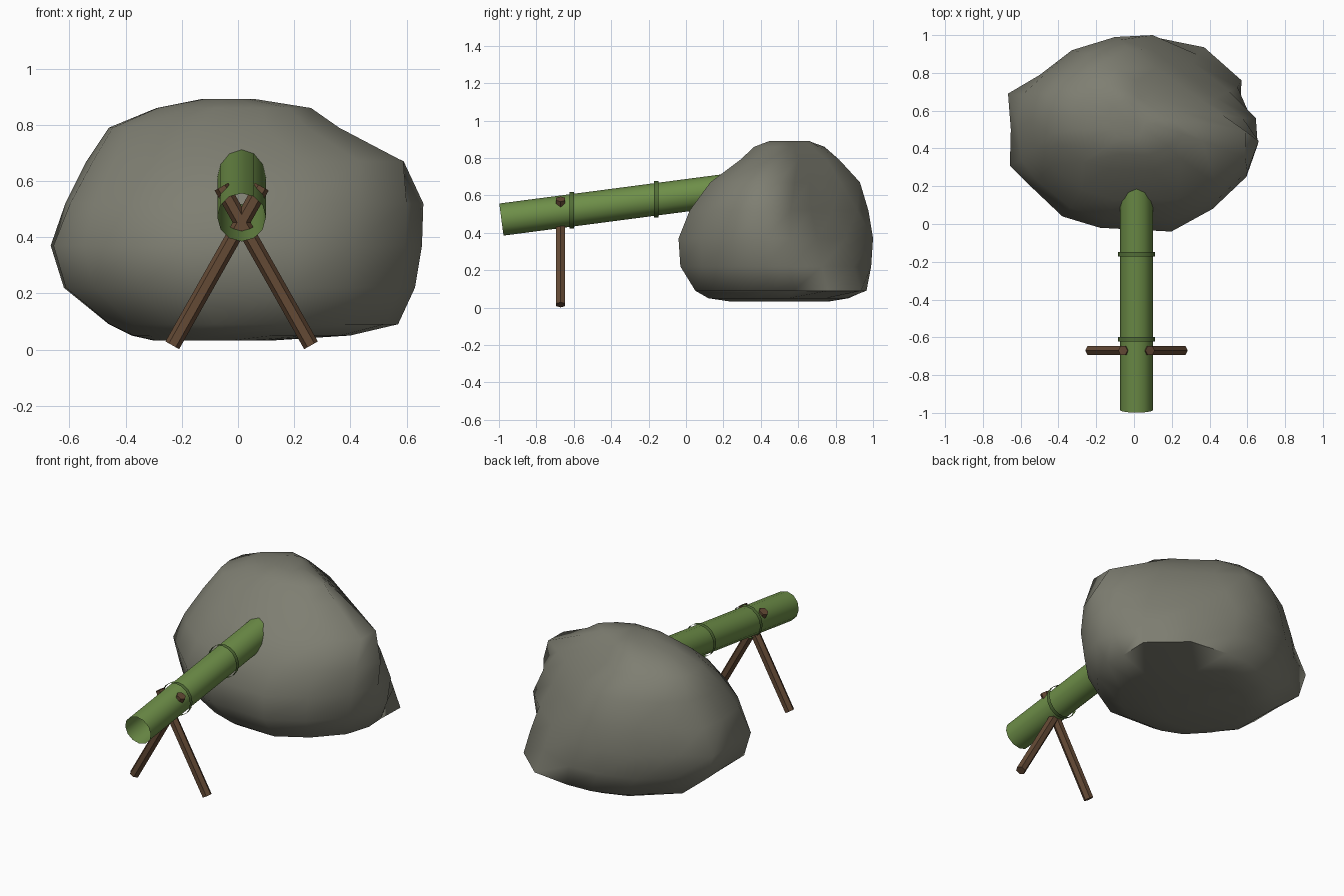
import bpy, bmesh, math
from mathutils import Vector

if "Cube" in bpy.data.objects:
    bpy.data.objects.remove(bpy.data.objects["Cube"], do_unlink=True)


def material(name, rgb):
    m = bpy.data.materials.new(name)
    m.use_nodes = True
    m.diffuse_color = (*rgb, 1)
    bsdf = m.node_tree.nodes["Principled BSDF"]
    bsdf.inputs["Base Color"].default_value = (*rgb, 1)
    bsdf.inputs["Roughness"].default_value = 0.9
    return m


STONE = material("grey stone", (0.21, 0.21, 0.168))
BAMBOO = material("bamboo green", (0.155, 0.272, 0.065))
BAND = material("dark green band", (0.085, 0.155, 0.038))
WOOD = material("brown wood", (0.127, 0.067, 0.035))


def add_object(name, bm, mat, angle):
    mesh = bpy.data.meshes.new(name)
    bm.to_mesh(mesh)
    bm.free()
    obj = bpy.data.objects.new(name, mesh)
    bpy.context.collection.objects.link(obj)
    mesh.materials.append(mat)
    bpy.ops.object.select_all(action="DESELECT")
    obj.select_set(True)
    bpy.context.view_layer.objects.active = obj
    bpy.ops.object.shade_smooth_by_angle(angle=math.radians(angle))
    return obj


def rod(name, start, end, radius, sides, mat, caps):
    """Straight cylinder between two points, open or capped."""
    start, end = Vector(start), Vector(end)
    axis = end - start
    bm = bmesh.new()
    bmesh.ops.create_cone(bm, cap_ends=caps, segments=sides, radius1=radius,
                          radius2=radius, depth=axis.length)
    turn = axis.to_track_quat("Z", "Y").to_matrix().to_4x4()
    bm.transform(turn)
    bmesh.ops.translate(bm, vec=(start + end) / 2, verts=bm.verts)
    return add_object(name, bm, mat, 50)


# Boulder: one plan outline, fitted into the width and depth at each height
outline = [(-.67, .69), (-.655, .5), (-.66, .31), (-.55, .2), (-.38, .04),
           (-.18, -.02), (.2, -.04), (.42, .08), (.6, .25), (.66, .42),
           (.65, .56), (.57, .73), (.35, .9), (.1, 1), (-.1, .99),
           (-.33, .92), (-.5, .79)]
# height, x range, y range, roundness, reach of the back left corner
levels = [(.032, -.3, .12, .24, .76, .7, 1.1),
          (.05, -.38, .4, .12, .87, .5, 1.1),
          (.09, -.46, .57, .05, .965, .2, 1.55),
          (.22, -.62, .63, -.03, .99, .1, 1.35),
          (.37, -.667, .655, -.04, 1, 0, 1.2),
          (.52, -.615, .66, .02, .975, .6, 1),
          (.67, -.54, .59, .13, .93, .8, .8),
          (.79, -.46, .36, .29, .82, .7, .75),
          (.86, -.29, .26, .365, .74, .4, .6),
          (.892, -.13, .06, .45, .66, .8, .8)]


def fit(points, x0, x1, y0, y1):
    xs, ys = zip(*points)
    return [(x0 + (x - min(xs)) / (max(xs) - min(xs)) * (x1 - x0),
             y0 + (y - min(ys)) / (max(ys) - min(ys)) * (y1 - y0))
            for x, y in points]


def reshape(p, roundness, reach):
    """Round a unit outline point and flatten or push out one corner."""
    p = p.lerp(p.normalized(), roundness)
    diagonal = p.x + p.y
    return p * (reach / diagonal) if diagonal > min(reach, 1.2) else p


unit = [Vector(p) for p in fit(outline, -1, 1, -1, 1)]
bm = bmesh.new()
rings = []
for z, x0, x1, y0, y1, roundness, reach in levels:
    shaped = [reshape(p, roundness, reach) for p in unit]
    rings.append([bm.verts.new((x, y, z))
                  for x, y in fit(shaped, x0, x1, y0, y1)])
count = len(outline)
for low, high in zip(rings, rings[1:]):
    for i in range(count):
        j = (i + 1) % count
        bm.faces.new((low[i], low[j], high[j], high[i]))
bm.faces.new(rings[0][::-1])
bm.faces.new(rings[-1])
add_object("boulder", bm, STONE, 60)

# Hollow bamboo tube, rising gently into the boulder
CX = 0.013
SLOPE = 0.131


def axis_point(y):
    return (CX, y, 0.471 + (y + 0.985) * SLOPE)


rod("bamboo_tube", axis_point(-0.987), axis_point(0.3), 0.0865, 12, BAMBOO, False)

# Loose bands around the tube
for name, y in (("front_band", -0.61), ("rear_band", -0.16)):
    z = axis_point(y)[2]
    rod(name, (CX, y - 0.012, z), (CX, y + 0.012, z), 0.097, 16, BAND, False)

# Crossed support legs whose tips pierce the tube walls
for name, side in (("right_leg", -1), ("left_leg", 1)):
    rod(name, (CX + side * 0.247, -0.67, 0.015),
        (CX - side * 0.072, -0.67, 0.58), 0.028, 6, WOOD, True)
